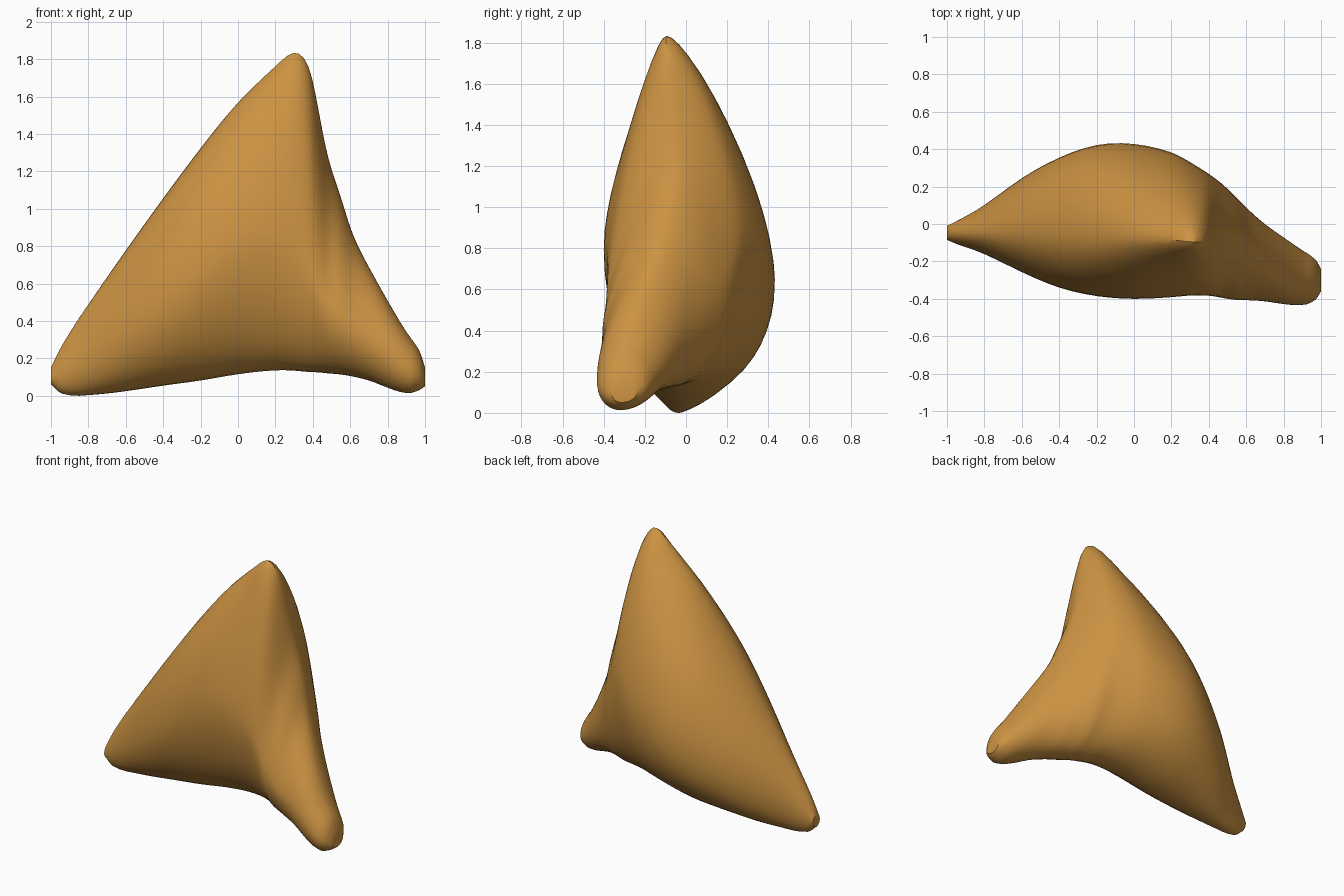
import bpy, bmesh, math

if "Cube" in bpy.data.objects:
    bpy.data.objects.remove(bpy.data.objects["Cube"])

# Cross-sections along x: x, z bottom, z top, y front, y back, y of top ridge
SECTIONS = [
    (-1.00, .07, .16, -.085, -.01, -.05),
    (-.94, .02, .28, -.11, .02, -.05),
    (-.80, .01, .50, -.16, .10, -.05),
    (-.60, .03, .79, -.26, .25, -.05),
    (-.40, .06, 1.07, -.345, .36, -.06),
    (-.20, .085, 1.34, -.39, .43, -.07),
    (0, .12, 1.59, -.405, .435, -.08),
    (.20, .14, 1.78, -.395, .39, -.09),
    (.30, .138, 1.865, -.385, .335, -.10),
    (.38, .13, 1.79, -.385, .285, -.10),
    (.43, .13, 1.55, -.39, .25, -.08),
    (.48, .125, 1.29, -.40, .21, -.05),
    (.55, .12, 1.08, -.41, .14, -.06),
    (.61, .11, .88, -.41, .08, -.10),
    (.70, .09, .70, -.415, 0, -.17),
    (.80, .05, .52, -.43, -.07, -.24),
    (.90, .02, .35, -.435, -.14, -.28),
    (.97, .04, .25, -.405, -.19, -.30),
    (1.00, .06, .16, -.36, -.24, -.30),
]
STEPS, SIDES = 3, 48


def lerp(a, b, t):
    return a + (b - a) * t


def smooth(i, t):
    """Hermite curve through the uneven stations."""
    a, b = SECTIONS[i], SECTIONS[i + 1]
    h = b[0] - a[0]

    def slope(j, k):
        lo, hi = SECTIONS[max(j - 1, 0)], SECTIONS[min(j + 1, len(SECTIONS) - 1)]
        return (hi[k] - lo[k]) / (hi[0] - lo[0])
    out = [lerp(a[0], b[0], t)]
    for k in range(1, 6):
        out.append((2*t**3 - 3*t*t + 1) * a[k] + (t**3 - 2*t*t + t) * h * slope(i, k)
                   + (3*t*t - 2*t**3) * b[k] + (t**3 - t*t) * h * slope(i + 1, k))
    return out


def ring(bm, s):
    x, zb, zt, yf, yb, yt = s
    core = max(0, 1 - abs(x) / .8)
    peak = max(0, 1 - abs(x - .32) / (.6 if x < .32 else .35))
    front_peak = max(0, 1 - abs(x - .36) / .6)
    right = min(1, max(0, (x - .05) / .45))
    dip = max(0, 1 - abs(x - .48) / .35)
    # heights of the foremost and rearmost points
    zf = lerp(zb, zt, lerp(lerp(.45, .47, core), .40, right) - .11 * dip)
    zr = lerp(zb, zt, lerp(.5, .38, core))
    ybot = lerp(lerp(yf, yb, .5 if x < 0 else .4), -.05, core)
    verts = []
    for k in range(SIDES):
        a = 2 * math.pi * k / SIDES
        c, sn = math.cos(a), math.sin(a)
        up, back = c >= 0, sn >= 0
        # roundness of each quadrant: sharper towards the top point
        if up:
            p = 1.05 + (peak * .38 if back else front_peak * .55)
        else:
            p = 1 + core * (-.05 if back else .12)
        y0, z0 = (yt if up else ybot), (zr if back else zf)
        y = y0 + ((yb if back else yf) - y0) * abs(sn) ** p
        z = z0 + ((zt if up else zb) - z0) * abs(c) ** p
        verts.append(bm.verts.new((x, y, z)))
    return verts


# Three-pointed body lofted through the sections
bm = bmesh.new()
stations = [smooth(i, j / STEPS) for i in range(len(SECTIONS) - 1) for j in range(STEPS)]
stations.append(list(SECTIONS[-1]))
rings = [ring(bm, s) for s in stations]
for r, q in zip(rings, rings[1:]):
    for k in range(SIDES):
        n = (k + 1) % SIDES
        bm.faces.new((r[k], r[n], q[n], q[k]))
bm.faces.new(rings[0])
bm.faces.new(rings[-1][::-1])
# Relax the surface a little
for _ in range(4):
    bmesh.ops.smooth_vert(bm, verts=[v for r in rings[6:-6] for v in r], factor=.5,
                          use_axis_x=True, use_axis_y=True, use_axis_z=True)
bmesh.ops.recalc_face_normals(bm, faces=bm.faces)
low = min(v.co.z for v in bm.verts)
for v in bm.verts:
    v.co.z -= low
me = bpy.data.meshes.new("three_pointed_body")
bm.to_mesh(me)
bm.free()
ob = bpy.data.objects.new("three_pointed_body", me)
bpy.context.collection.objects.link(ob)

mat = bpy.data.materials.new("ochre")
mat.diffuse_color = (.60, .29, .055, 1)
mat.use_nodes = True
mat.node_tree.nodes["Principled BSDF"].inputs["Base Color"].default_value = mat.diffuse_color
me.materials.append(mat)
bpy.context.view_layer.objects.active = ob
ob.select_set(True)
bpy.ops.object.shade_smooth_by_angle(angle=math.radians(30))
